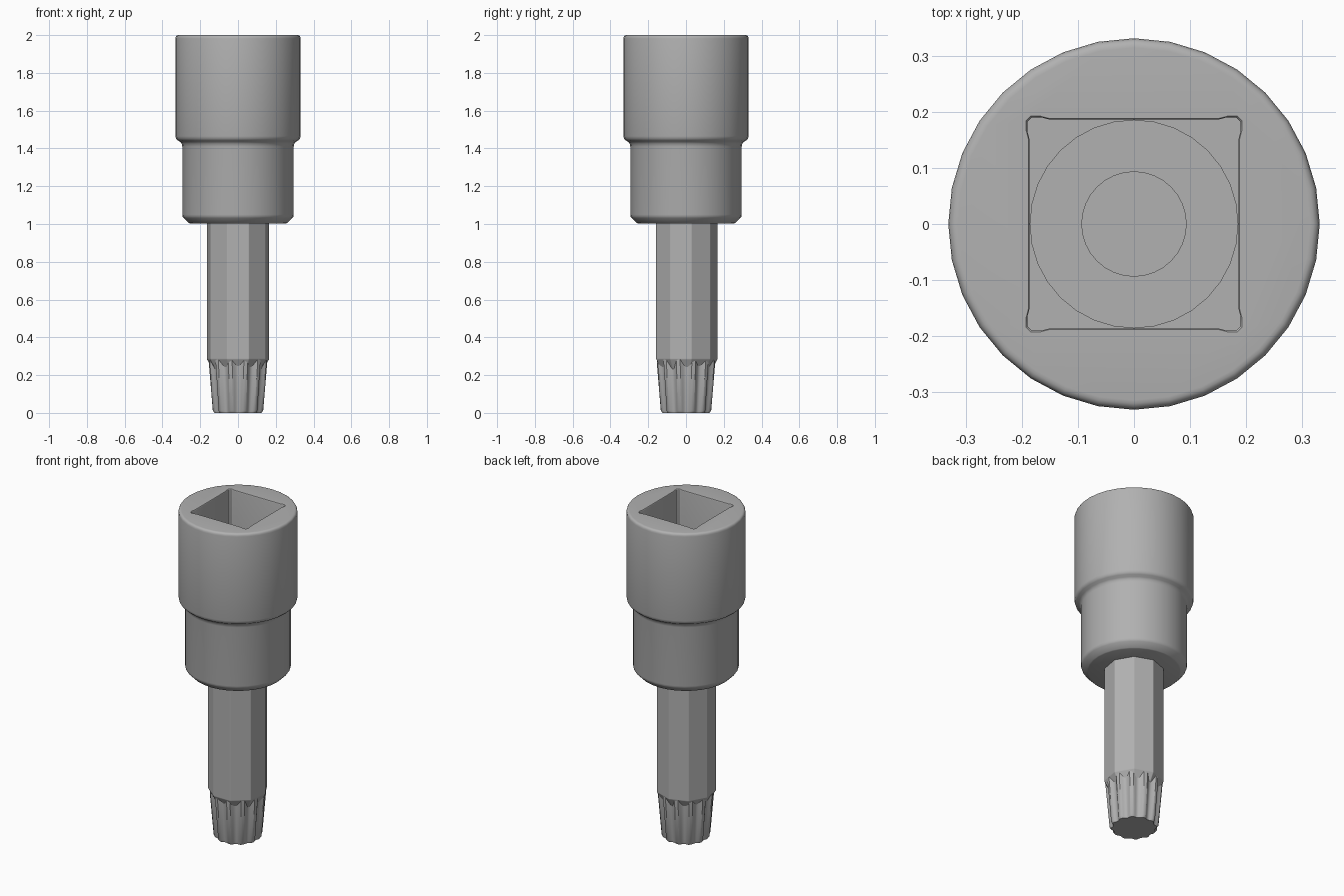
import bpy, bmesh
from math import sin, cos, pi, radians

if "Cube" in bpy.data.objects:
    bpy.data.objects.remove(bpy.data.objects["Cube"])

FLUTES = 12  # ridges on the spline tip

# dark grey finish
steel = bpy.data.materials.new("dark_grey")
steel.diffuse_color = (0.44, 0.44, 0.44, 1)
steel.use_nodes = True
steel.node_tree.nodes["Principled BSDF"].inputs["Base Color"].default_value = steel.diffuse_color


def loft(name, rings):
    """Closed solid from equally long rings of points, listed bottom to top."""
    bm = bmesh.new()
    loops = [[bm.verts.new(p) for p in ring] for ring in rings]
    n = len(loops[0])
    for a, b in zip(loops, loops[1:]):
        for i in range(n):
            j = (i + 1) % n
            bm.faces.new((a[i], a[j], b[j], b[i]))
    bm.faces.new(loops[0][::-1])
    bm.faces.new(loops[-1])
    bmesh.ops.recalc_face_normals(bm, faces=bm.faces)
    mesh = bpy.data.meshes.new(name)
    bm.to_mesh(mesh)
    bm.free()
    mesh.materials.append(steel)
    ob = bpy.data.objects.new(name, mesh)
    bpy.context.collection.objects.link(ob)
    return ob


def circle(r, z, n=32, turn=0.0):
    angles = [turn + 2 * pi * i / n for i in range(n)]
    return [(r * cos(a), r * sin(a), z) for a in angles]


def smooth(ob, angle):
    bpy.ops.object.select_all(action='DESELECT')
    bpy.context.view_layer.objects.active = ob
    ob.select_set(True)
    bpy.ops.object.shade_smooth_by_angle(angle=radians(angle))


# stepped socket body with rounded rims
profile = [(0.255, 1.003), (0.262, 1.006), (0.288, 1.032), (0.293, 1.039), (0.295, 1.05),
           (0.295, 1.41), (0.298, 1.425), (0.306, 1.435), (0.32, 1.443), (0.328, 1.452),
           (0.331, 1.465), (0.331, 1.982), (0.3295, 1.99), (0.326, 1.996),
           (0.32, 1.9992), (0.314, 2.0)]
body = loft("socket_body", [circle(r, z) for r, z in profile])

# square drive opening with relieved corners and a softened mouth
corner = [(0.186, 0.15), (0.19, 0.165), (0.19, 0.182),
          (0.182, 0.19), (0.165, 0.19), (0.15, 0.186)]
square = []
for q in range(4):
    c, s = round(cos(q * pi / 2)), round(sin(q * pi / 2))
    square += [(c * x - s * y, s * x + c * y) for x, y in corner]
mouth = [(1.0, 1.5), (1.0, 1.995), (1.004, 1.998), (1.014, 2.0005), (1.014, 2.1)]
square_cutter = loft("square_cutter", [[(x * k, y * k, z) for x, y in square] for k, z in mouth])

# round bore below the square, stepping to a narrow pilot hole
bore_cutter = loft("bore_cutter", [circle(r, z) for r, z in
                                   ((0.093, 1.36), (0.093, 1.42), (0.185, 1.42), (0.185, 1.6))])

for cutter in (square_cutter, bore_cutter):
    mod = body.modifiers.new(cutter.name, 'BOOLEAN')
    mod.operation = 'DIFFERENCE'
    mod.solver = 'EXACT'
    mod.object = cutter
    bpy.context.view_layer.objects.active = body
    bpy.ops.object.modifier_apply(modifier=mod.name)
    bpy.data.objects.remove(cutter)
smooth(body, 35)

# nine-sided shank, chamfered at the lower end, with softened edges
shank = loft("shank", [circle(r, z, 9, pi / 2) for r, z in
                       ((0.135, 0.225), (0.168, 0.285), (0.168, 1.03))])
bevel = shank.modifiers.new("soft_edges", 'BEVEL')
bevel.width = 0.003
bevel.segments = 3
bevel.limit_method = 'ANGLE'
bevel.angle_limit = radians(20)
bevel.harden_normals = True
bpy.context.view_layer.objects.active = shank
bpy.ops.object.modifier_apply(modifier=bevel.name)


# tapered spline tip with concave flutes between the ridges
def fluted(r, depth, z, steps=8):
    n = FLUTES * steps
    ring = []
    for i in range(n):
        t = (i % steps) / steps
        k = r - depth * max(0, sin(pi * (t - 0.125) / 0.75)) if 0.125 < t < 0.875 else r
        a = 2 * pi * (i / n + 0.5 / FLUTES)
        ring.append((k * cos(a), k * sin(a), z))
    return ring


tip = loft("spline_tip", [fluted(0.127, 0.01, 0.0), fluted(0.136, 0.017, 0.012),
                          fluted(0.157, 0.018, 0.26), fluted(0.157, 0.018, 0.3)])
smooth(tip, 40)
